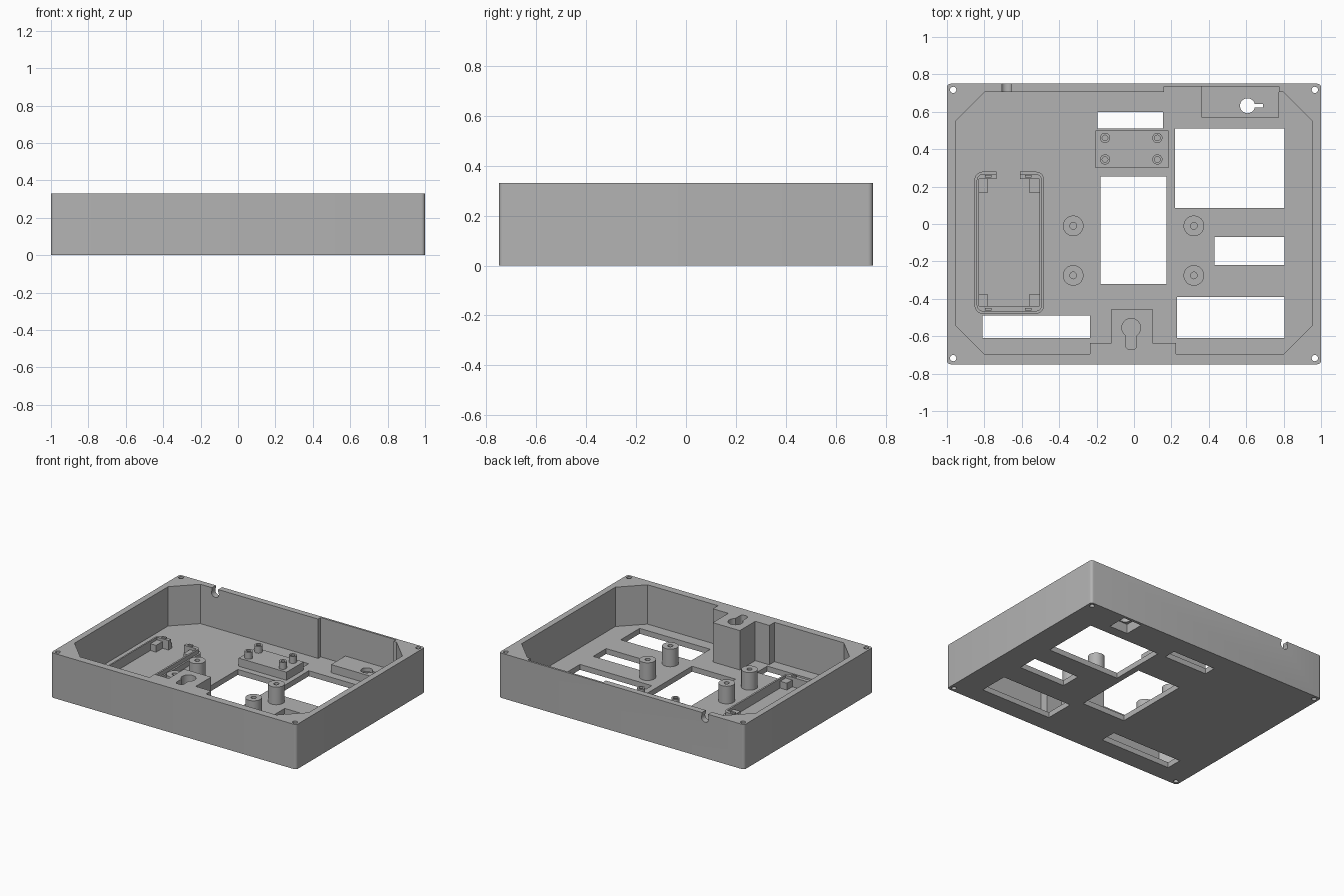
import bpy, bmesh, math

if "Cube" in bpy.data.objects:
    bpy.data.objects.remove(bpy.data.objects["Cube"], do_unlink=True)

grey = bpy.data.materials.new("plain_grey")
grey.use_nodes = True
colour = (0.45, 0.45, 0.45, 1)
grey.diffuse_color = colour
grey.node_tree.nodes["Principled BSDF"].inputs["Base Color"].default_value = colour

FLOOR, SINK, TOP = 0.04, 0.03, 0.33


def prism(name, points, z0, z1, radius=0):
    """Extrude a flat outline upward, optionally rounding its upright edges."""
    bm = bmesh.new()
    face = bm.faces.new([bm.verts.new((x, y, z0)) for x, y in points])
    out = bmesh.ops.extrude_face_region(bm, geom=[face])
    verts = [g for g in out["geom"] if isinstance(g, bmesh.types.BMVert)]
    bmesh.ops.translate(bm, verts=verts, vec=(0, 0, z1 - z0))
    if radius:
        upright = [e for e in bm.edges
                   if abs(e.verts[0].co.z - e.verts[1].co.z) > 0.001]
        bmesh.ops.bevel(bm, geom=upright, offset=radius, segments=5,
                        profile=0.5, affect='EDGES')
    bmesh.ops.recalc_face_normals(bm, faces=bm.faces)
    mesh = bpy.data.meshes.new(name)
    bm.to_mesh(mesh)
    bm.free()
    mesh.materials.append(grey)
    obj = bpy.data.objects.new(name, mesh)
    bpy.context.collection.objects.link(obj)
    return obj


def box(name, x0, x1, y0, y1, z0, z1, radius=0):
    return prism(name, [(x0, y0), (x1, y0), (x1, y1), (x0, y1)], z0, z1, radius)


def disc(name, x, y, r, z0, z1, sides=32):
    ring = [(x + r * math.cos(math.tau * i / sides),
             y + r * math.sin(math.tau * i / sides)) for i in range(sides)]
    return prism(name, ring, z0, z1)


def cut(targets, cutter):
    """Subtract a cutter from each target, then discard it."""
    cutter.hide_render = True
    for target in targets:
        mod = target.modifiers.new("cut", 'BOOLEAN')
        mod.operation, mod.solver, mod.object = 'DIFFERENCE', 'EXACT', cutter
        bpy.context.view_layer.objects.active = target
        bpy.ops.object.modifier_apply(modifier=mod.name)
    bpy.data.objects.remove(cutter, do_unlink=True)


def smooth(obj):
    bpy.ops.object.select_all(action='DESELECT')
    obj.select_set(True)
    bpy.context.view_layer.objects.active = obj
    bpy.ops.object.shade_smooth_by_angle(angle=math.radians(30))


def tube(name, x, y, r, hole, z0, z1):
    obj = disc(name, x, y, r, z0, z1)
    cut([obj], disc("bore", x, y, hole, FLOOR + 0.01, z1 + 0.1, 20))
    smooth(obj)


# Tray shell, with the hanger block and back pocket left in the cavity outline
tray = box("tray_shell", -1, 1, -0.75, 0.75, 0, TOP, 0.02)
cavity = [(-0.8, 0.705), (-0.955, 0.55), (-0.955, -0.54), (-0.8, -0.695),
          (-0.235, -0.695), (-0.235, -0.635), (-0.12, -0.635), (-0.12, -0.455),
          (0.1, -0.455), (0.1, -0.635), (0.225, -0.635), (0.225, -0.695),
          (0.8, -0.695), (0.955, -0.54), (0.955, 0.55), (0.8, 0.705),
          (0.775, 0.705), (0.775, 0.735), (0.16, 0.735), (0.16, 0.705)]
cut([tray], prism("cavity", cavity, FLOOR, 0.5))

# Openings through the floor
windows = [(-0.195, 0.155, 0.51, 0.6), (0.22, 0.805, 0.085, 0.51),
           (-0.18, 0.175, -0.32, 0.255), (0.43, 0.805, -0.22, -0.07),
           (0.23, 0.805, -0.61, -0.39), (-0.81, -0.235, -0.61, -0.49)]
for w in windows:
    cut([tray], box("window", *w, -0.1, 0.1))

# Screw holes in the rim corners
for sx in (-1, 1):
    for sy in (-1, 1):
        cut([tray], disc("screw_hole", sx * 0.967, sy * 0.717, 0.017, -0.1, 0.5, 20))

# Cable notch in the back wall
notch = disc("cable_notch", -0.68, 0, 0.03, 0.6, 0.9, 24)
notch.rotation_euler.x = -math.pi / 2
notch.location.z = 0.295
bpy.context.view_layer.update()
cut([tray], notch)
cut([tray], box("notch_slot", -0.705, -0.655, 0.6, 0.9, 0.295, 0.5))

# Keyhole in the top of the front hanger block
cut([tray], disc("keyhole", -0.015, -0.555, 0.05, 0.23, 0.5))
cut([tray], box("keyhole_slot", -0.044, 0.014, -0.67, -0.56, 0.23, 0.5, 0.02))

# Raised plate with a recessed keyhole at the back
plate = box("back_hanger_plate", 0.36, 0.775, 0.57, 0.74, SINK, 0.1)
cut([tray, plate], box("recess", 0.55, 0.7, 0.585, 0.73, -0.1, 0.07))
cut([plate], disc("back_keyhole", 0.607, 0.632, 0.04, 0, 0.3))
cut([plate], box("back_keyhole_slot", 0.62, 0.69, 0.622, 0.642, 0, 0.3))

# Mounting platform with four small studs
box("mount_platform", -0.205, 0.185, 0.3, 0.5, SINK, 0.1)
for x in (-0.155, 0.125):
    for y in (0.345, 0.46):
        tube("platform_stud", x, y, 0.027, 0.015, 0.09, 0.15)

# Board posts
for x in (-0.325, 0.32):
    for y in (-0.275, -0.01):
        tube("board_post", x, y, 0.055, 0.018, SINK, 0.17)

# Side holder: wide lower wall, narrower upper wall, open at the back end
lower = box("holder_lower_wall", -0.853, -0.48, -0.48, 0.28, SINK, 0.08, 0.045)
upper = box("holder_upper_wall", -0.841, -0.492, -0.468, 0.268, 0.07, 0.11, 0.035)
cut([lower, upper], box("holder_space", -0.83, -0.505, -0.438, 0.24, -0.1, 0.5))
cut([lower, upper], box("holder_gap", -0.735, -0.61, 0.2, 0.4, -0.1, 0.5))
for x0, x1, clip in ((-0.835, -0.783, -0.78), (-0.56, -0.5, -0.565)):
    for y0, y1, end in ((0.165, 0.245, 0.255), (-0.443, -0.375, -0.455)):
        box("holder_corner", x0, x1, y0, y1, SINK, 0.09)
        box("holder_clip", clip - 0.017, clip + 0.017, end - 0.007, end + 0.007, 0.1, 0.12)

for part in (tray, plate, lower, upper):
    smooth(part)
